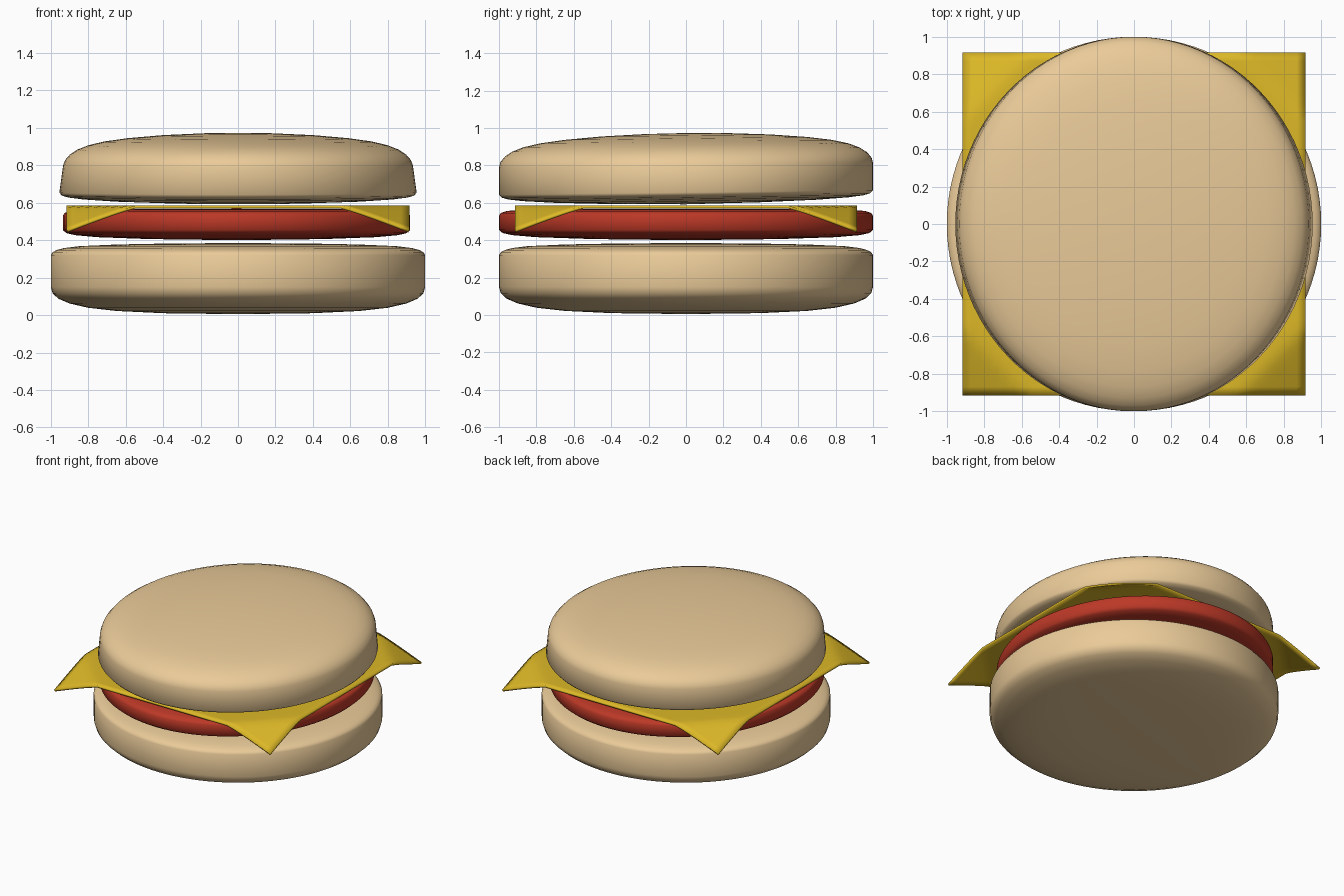
import bpy, bmesh
from math import sin, cos, pi

if "Cube" in bpy.data.objects:
    bpy.data.objects.remove(bpy.data.objects["Cube"])


def material(name, rgb):
    m = bpy.data.materials.new(name)
    m.diffuse_color = (*rgb, 1)
    m.use_nodes = True
    m.node_tree.nodes["Principled BSDF"].inputs["Base Color"].default_value = m.diffuse_color
    return m


def finish(bm, name, mat, angle):
    bmesh.ops.recalc_face_normals(bm, faces=bm.faces)
    me = bpy.data.meshes.new(name)
    bm.to_mesh(me)
    bm.free()
    ob = bpy.data.objects.new(name, me)
    bpy.context.collection.objects.link(ob)
    me.materials.append(mat)
    bpy.ops.object.select_all(action='DESELECT')
    bpy.context.view_layer.objects.active = ob
    ob.select_set(True)
    bpy.ops.object.shade_smooth_by_angle(angle=angle)
    return ob


def round_slab(name, profile, mat, warp=lambda x, y, z: (x, y, z), n=96):
    """Spin a (radius, z) profile whose ends lie on the axis."""
    bm = bmesh.new()
    rings = [[bm.verts.new(warp(r * cos(2 * pi * i / n), r * sin(2 * pi * i / n), z))
              for i in range(n)] for r, z in profile[1:-1]]
    for a, b in zip(rings, rings[1:]):
        for i in range(n):
            j = (i + 1) % n
            bm.faces.new((a[i], a[j], b[j], b[i]))
    for ring, (r, z) in ((rings[0], profile[0]), (rings[-1], profile[-1])):
        tip = bm.verts.new(warp(0, 0, z))
        for i in range(n):
            bm.faces.new((ring[i], ring[(i + 1) % n], tip))
    return finish(bm, name, mat, pi / 3)


bread = material("bread", (0.83, 0.60, 0.32))
meat = material("meat", (0.50, 0.04, 0.02))
cheese = material("cheese", (0.72, 0.48, 0.02))

# Lower bun
round_slab("bottom_bun", [
    (0, .005), (.4, .010), (.65, .022), (.8, .039), (.9, .062), (.96, .088),
    (.99, .116), (1, .15), (1, .32), (.99, .336), (.97, .347), (.93, .358),
    (.85, .368), (.65, .377), (.4, .382), (0, .385)], bread)

# Oval patty
round_slab("patty", [
    (0, .400), (.5, .406), (.8, .416), (.93, .427), (.98, .438), (1, .455),
    (1, .53), (.99, .545), (.96, .556), (.88, .563), (.6, .567), (0, .568)],
    meat, lambda x, y, z: (.928 * x - .008, y, z))

# Upper bun, narrowing upward in x and leaning slightly forward
round_slab("top_bun", [
    (0, .592), (.4, .598), (.7, .608), (.87, .619), (.95, .629), (.985, .639),
    (1, .655), (1, .80), (.993, .828), (.97, .857), (.93, .884), (.87, .907),
    (.78, .927), (.65, .944), (.45, .960), (.22, .970), (0, .973)],
    bread, lambda x, y, z: (x * (.955 - .14 * (z - .65)), y, z + .012 * y))

# Square cheese slice with drooping corners
bm = bmesh.new()
bmesh.ops.create_grid(bm, x_segments=40, y_segments=40, size=.915)
for v in bm.verts:
    d = max(0, (abs(v.co.x) + abs(v.co.y) - 1.46) / .37)
    v.co.z = .585 - .13 * d ** 1.1
slice_ob = finish(bm, "cheese_slice", cheese, pi / 4)
solid = slice_ob.modifiers.new("thickness", 'SOLIDIFY')
solid.thickness = .015
solid.offset = -1
